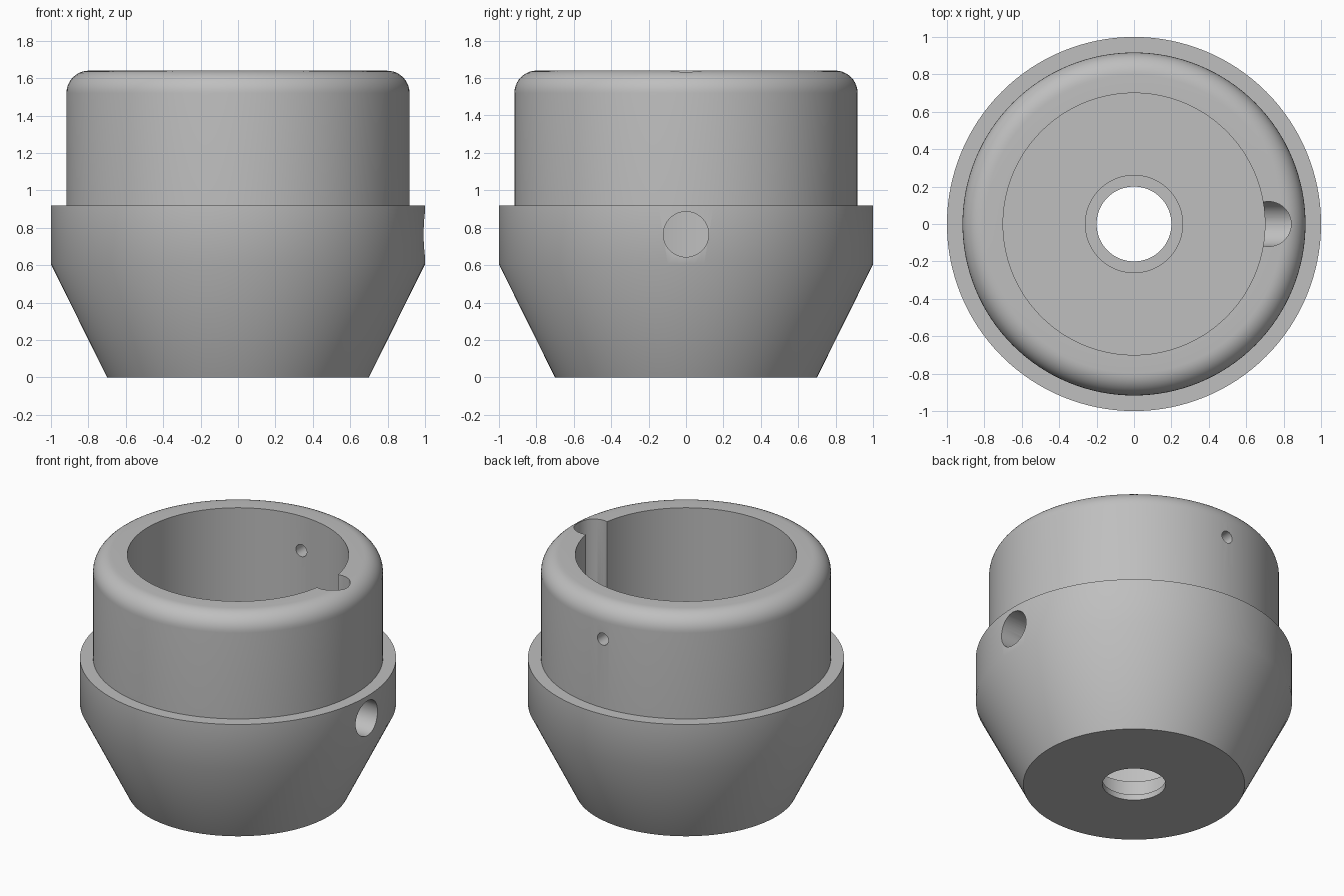
import bpy
import math
from mathutils import Matrix

cube = bpy.data.objects.get("Cube")
if cube:
    bpy.data.objects.remove(cube, do_unlink=True)

SEGMENTS = 128

grey = bpy.data.materials.new("plain grey")
grey.use_nodes = True
colour = (0.52, 0.52, 0.52, 1)
grey.diffuse_color = colour
grey.node_tree.nodes["Principled BSDF"].inputs["Base Color"].default_value = colour


def lathe(name, profile):
    """Turn a closed (radius, height) loop about the z axis."""
    n = len(profile)
    verts = []
    for i in range(SEGMENTS):
        a = math.tau * i / SEGMENTS
        verts += [(r * math.cos(a), r * math.sin(a), z) for r, z in profile]
    faces = []
    for i in range(SEGMENTS):
        j = (i + 1) % SEGMENTS
        for k in range(n):
            m = (k + 1) % n
            faces.append((i * n + k, j * n + k, j * n + m, i * n + m))
    mesh = bpy.data.meshes.new(name)
    mesh.from_pydata(verts, [], faces)
    mesh.materials.append(grey)
    obj = bpy.data.objects.new(name, mesh)
    bpy.context.collection.objects.link(obj)
    return obj


def drill(target, name, radius, start, end):
    """Cut a round hole between two points."""
    bpy.ops.mesh.primitive_cylinder_add(vertices=48, radius=radius, depth=1)
    cutter = bpy.context.object
    cutter.name = name
    cutter.hide_render = True
    cutter.data.materials.append(grey)
    axis = [e - s for s, e in zip(start, end)]
    middle = [(s + e) / 2 for s, e in zip(start, end)]
    length = math.hypot(*axis)
    if axis[0]:
        turn = Matrix.Rotation(math.pi / 2, 4, "Y")
    elif axis[1]:
        turn = Matrix.Rotation(math.pi / 2, 4, "X")
    else:
        turn = Matrix.Identity(4)
    cutter.data.transform(Matrix.Translation(middle) @ turn @ Matrix.Diagonal((1, 1, length, 1)))
    bpy.context.view_layer.objects.active = target
    mod = target.modifiers.new(name, "BOOLEAN")
    mod.operation = "DIFFERENCE"
    mod.solver = "EXACT"
    mod.object = cutter
    bpy.ops.object.modifier_apply(modifier=mod.name)
    bpy.data.objects.remove(cutter, do_unlink=True)


# Cup wall: tapered foot, collar, rounded rim, deep bore, stepped floor hole
TOP, FILLET, NECK = 1.64, 0.12, 0.917
rim = [(NECK - FILLET + FILLET * math.cos(a), TOP - FILLET + FILLET * math.sin(a))
       for a in (math.pi / 2 * i / 10 for i in range(11))]
profile = [(0.2, 0), (0.7, 0), (1, 0.605), (1, 0.92), (NECK, 0.92)]
profile += rim
profile += [(0.7, TOP), (0.7, 0.17), (0.26, 0.17), (0.26, 0.04), (0.2, 0.04)]
housing = lathe("cup_housing", profile)

# Inner wall channel, cable port and small pin hole
drill(housing, "channel_cutter", 0.12, (0.72, 0, 0.765), (0.72, 0, 1.8))
drill(housing, "port_cutter", 0.121, (0.5, 0, 0.765), (1.2, 0, 0.765))
drill(housing, "pin_hole_cutter", 0.042, (0, 0.5, 1.4), (0, 1.1, 1.4))

bpy.ops.object.select_all(action="DESELECT")
housing.select_set(True)
bpy.context.view_layer.objects.active = housing
bpy.ops.object.shade_smooth_by_angle(angle=math.radians(30))
